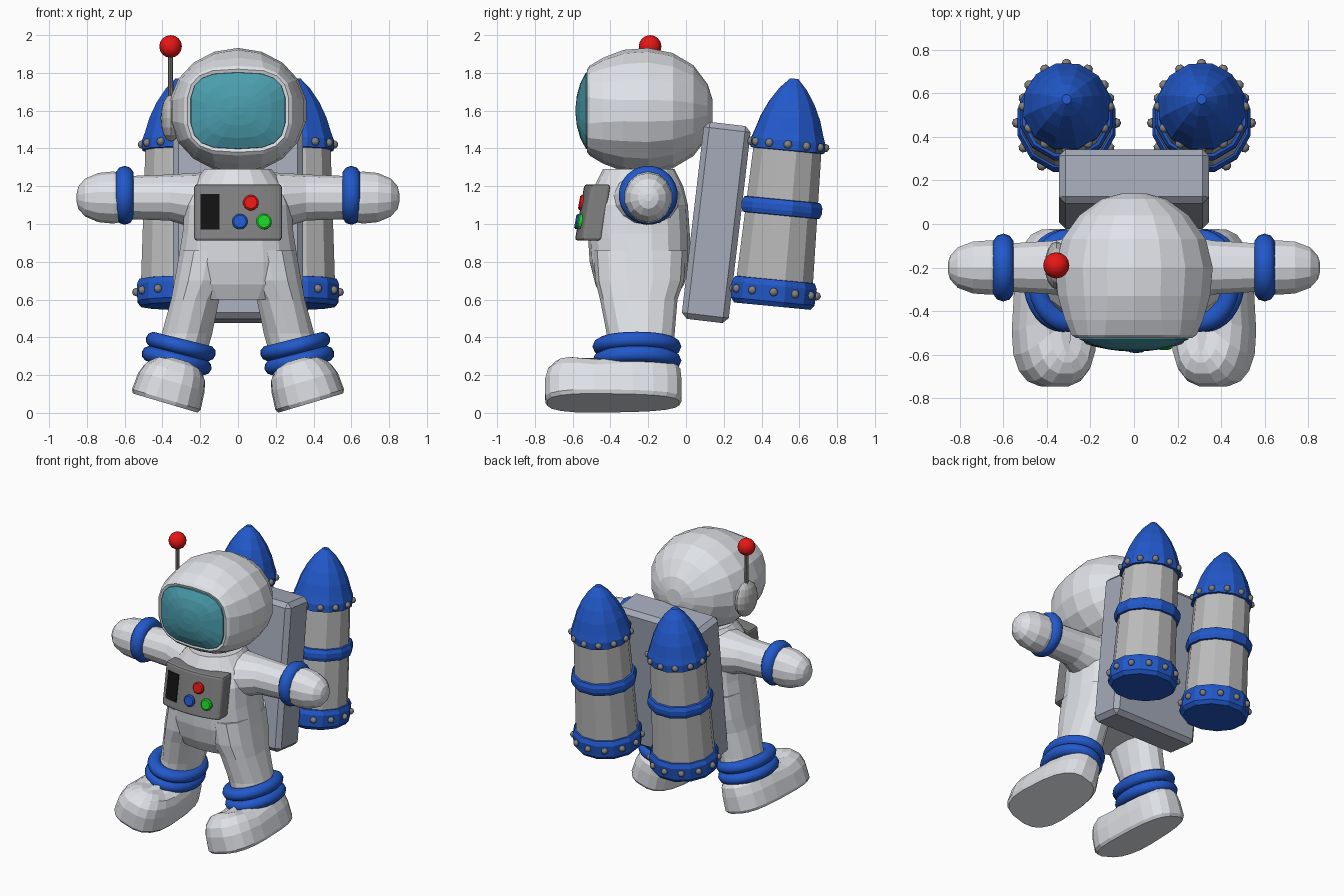
import bpy, bmesh
from math import sin, cos, tau, radians
from mathutils import Matrix, Vector

if "Cube" in bpy.data.objects:
    bpy.data.objects.remove(bpy.data.objects["Cube"])

T, R = Matrix.Translation, Matrix.Rotation


def rot(deg, axis):
    return R(radians(deg), 4, axis)


def material(name, rgb):
    m = bpy.data.materials.new(name)
    m.diffuse_color = (*rgb, 1)
    m.use_nodes = True
    m.node_tree.nodes["Principled BSDF"].inputs["Base Color"].default_value = m.diffuse_color
    return m


WHITE = material("suit_white", (0.74, 0.76, 0.80))
BLUE = material("trim_blue", (0.016, 0.10, 0.60))
TEAL = material("visor_teal", (0.07, 0.34, 0.42))
RED = material("signal_red", (0.8, 0.008, 0.008))
GREEN = material("button_green", (0.01, 0.65, 0.02))
BLACK = material("slot_black", (0.006, 0.006, 0.006))
PACK = material("pack_grey", (0.38, 0.41, 0.49))
DARK = material("metal_dark", (0.22, 0.22, 0.22))
METAL = material("metal_light", (0.5, 0.5, 0.5))


def finish(name, bm, mat, mirror=False, smooth=False):
    bmesh.ops.recalc_face_normals(bm, faces=bm.faces)
    for f in bm.faces:
        f.smooth = smooth
    me = bpy.data.meshes.new(name)
    bm.to_mesh(me)
    bm.free()
    me.materials.append(mat)
    ob = bpy.data.objects.new(name, me)
    bpy.context.collection.objects.link(ob)
    if mirror:
        mod = ob.modifiers.new("mirror", 'MIRROR')
        mod.use_mirror_merge = False
    return ob


def loft(name, sections, mat, M=Matrix(), n=12, mirror=False, warp=None):
    """Skin superellipse sections (h, cx, cy, rx, ry[, power]) along local z."""
    bm = bmesh.new()
    rings = []
    for h, cx, cy, rx, ry, *p in sections:
        e = 2 / (p[0] if p else 2)
        ring = []
        for i in range(n):
            c, s = cos(tau * (i + .5) / n), sin(tau * (i + .5) / n)
            co = Vector((cx + rx * abs(c) ** e * (1 if c > 0 else -1),
                         cy + ry * abs(s) ** e * (1 if s > 0 else -1), h))
            ring.append(bm.verts.new(M @ (warp(co) if warp else co)))
        rings.append(ring)
    for a, b in zip(rings, rings[1:]):
        for i in range(n):
            j = (i + 1) % n
            bm.faces.new((a[i], a[j], b[j], b[i]))
    bm.faces.new(rings[0][::-1])
    bm.faces.new(rings[-1])
    return finish(name, bm, mat, mirror)


def lathe(name, profile, mat, M, mirror=True, n=12):
    return loft(name, [(h, 0, 0, r, r) for r, h in profile], mat, M, n, mirror)


def balls(name, mats, r, mat, mirror=False, seg=16, smooth=True):
    bm = bmesh.new()
    for M in mats:
        bmesh.ops.create_uvsphere(bm, u_segments=seg, v_segments=seg // 2, radius=r, matrix=M)
    return finish(name, bm, mat, mirror, smooth)


def torus(name, M, major, minor, mat, nu=32, nv=10):
    bm = bmesh.new()
    g = [[bm.verts.new(M @ Vector(((major + minor * cos(tau * j / nv)) * cos(tau * i / nu),
                                   (major + minor * cos(tau * j / nv)) * sin(tau * i / nu),
                                   minor * sin(tau * j / nv)))) for j in range(nv)] for i in range(nu)]
    for i in range(nu):
        for j in range(nv):
            k, l = (i + 1) % nu, (j + 1) % nv
            bm.faces.new((g[i][j], g[k][j], g[k][l], g[i][l]))
    return finish(name, bm, mat, True, True)


ALONG_FRONT = rot(90, 'X')                       # local z -> -y, local y -> z
ALONG_SIDE = Matrix(((0, 0, 1, 0), (1, 0, 0, 0), (0, 1, 0, 0), (0, 0, 0, 1)))

# Suit: torso, arms, and legs that run up inside the torso
loft("torso", [(.60, 0, -.25, .26, .19, 2.4), (.68, 0, -.245, .31, .235, 2.5),
               (.80, 0, -.245, .322, .265, 2.5),
               (.95, 0, -.25, .297, .27, 2.5), (1.10, 0, -.25, .285, .26, 2.5),
               (1.20, 0, -.25, .255, .235), (1.29, 0, -.25, .18, .19)], WHITE, n=18)
loft("arm", [(.12, -.22, 1.12, .20, .155), (.24, -.215, 1.125, .17, .145), (.36, -.2, 1.14, .127, .122),
             (.55, -.2, 1.14, .115, .115), (.66, -.2, 1.14, .128, .138), (.74, -.2, 1.14, .122, .13),
             (.81, -.2, 1.14, .095, .10), (.845, -.2, 1.14, .055, .06), (.855, -.2, 1.14, .02, .02)],
     WHITE, ALONG_SIDE, 14, True)
loft("leg", [(.20, .335, -.24, .14, .17), (.42, .27, -.24, .137, .18), (.60, .227, -.25, .13, .205, 2.3),
             (.70, .187, -.245, .152, .235, 2.4), (.86, .155, -.245, .155, .245, 2.4)],
     WHITE, n=14, mirror=True)

# Tilted boots with flat soles, wider at the toe
boot = T((.385, -.385, .052)) @ rot(-16.5, 'Y')


def boot_shape(v):
    dip = .035 * max(0, 1 - abs(v.y + .1) / .12) * (v.z / .25) ** 2
    return Vector((v.x * (1 - .3 * max(0, v.y + .2)), v.y, v.z - dip))


loft("boot", [(0, 0, 0, .186, .352, 2.9), (.02, 0, 0, .197, .363, 3), (.12, 0, 0, .19, .364, 2.9),
              (.18, -.004, .005, .175, .353, 2.8), (.225, -.008, .01, .14, .315, 2.7),
              (.243, -.01, .012, .09, .265, 2.4), (.248, -.01, .012, .03, .22)],
     WHITE, boot, 20, True, boot_shape)

# Rings around wrists and ankles
torus("wrist_ring", T((.6, -.2, 1.152)) @ ALONG_SIDE, .107, .049, BLUE)
for name, x, z in (("upper_ankle_ring", .303, .352), ("lower_ankle_ring", .325, .277)):
    torus(name, T((x, -.26, z)) @ rot(-14, 'Y') @ Matrix.Diagonal((1, 1.24, 1, 1)), .148, .042, BLUE)

# Helmet with rim, and visor
Z = 1.6
loft("helmet", [(-.14, 0, Z, .06, .06), (-.115, 0, Z, .15, .14), (-.04, 0, Z, .255, .24),
                (.07, 0, Z, .335, .305), (.2, 0, Z, .367, .332), (.33, 0, Z, .355, .322),
                (.44, 0, Z, .322, .28, 2.3), (.51, 0, Z, .29, .238, 2.8),
                (.523, 0, Z, .27, .22, 3.1), (.515, 0, Z, .245, .195, 3.2)], WHITE, ALONG_FRONT, 18)
loft("visor", [(.48, 0, Z, .255, .205, 3.2), (.53, 0, Z, .252, .202, 3.2), (.56, 0, Z, .18, .145, 2.8),
               (.578, 0, Z, .10, .08, 2.4), (.584, 0, Z, .03, .025)], TEAL, ALONG_FRONT, 18)

# Earpiece and antenna
balls("earpiece", [T((-.355, -.19, 1.56)) @ Matrix.Diagonal((.055, .11, .125, 1))], 1, METAL, smooth=False)
lathe("antenna_rod", [(.016, 1.58), (.014, 1.92)], DARK, T((-.357, -.19, 0)), False, 10)
balls("antenna_ball", [T((-.357, -.19, 1.94))], .06, RED)


# Curved chest panel with slot and buttons
def panel_y(x, z):
    return -.588 + .17 * (z - .915) + .7 * x * x


def curved_box(name, x0, x1, z0, z1, front, back, mat, bevel=0.0):
    bm = bmesh.new()
    rows = []
    for i in range(9):
        x = x0 + (x1 - x0) * i / 8
        rows.append([bm.verts.new((x, panel_y(x, z) + d, z))
                     for z, d in ((z0, front), (z1, front), (z1, back), (z0, back))])
    for a, b in zip(rows, rows[1:]):
        for i in range(4):
            j = (i + 1) % 4
            bm.faces.new((a[i], a[j], b[j], b[i]))
    bm.faces.new(rows[0])
    bm.faces.new(rows[-1][::-1])
    ob = finish(name, bm, mat)
    if bevel:
        mod = ob.modifiers.new("bevel", 'BEVEL')
        mod.width, mod.segments, mod.angle_limit = bevel, 2, radians(40)


curved_box("chest_panel", -.232, .232, .912, 1.21, 0, .105, DARK, .015)
curved_box("panel_slot", -.198, -.098, .97, 1.16, -.006, .02, BLACK)
for name, x, z, mat in (("red_button", .068, 1.112, RED), ("blue_button", .01, 1.012, BLUE),
                        ("green_button", .137, 1.012, GREEN)):
    lathe(name, [(.041, -.02), (.041, .008), (.033, .015)], mat,
          T((x, panel_y(x, z), z)) @ rot(80, 'X'), False, 16)

# Backpack
bm = bmesh.new()
bmesh.ops.create_cube(bm, matrix=T((0, .16, 1.008)) @ rot(-6.7, 'X') @ Matrix.Diagonal((.69, .25, 1.05, 1)))
bmesh.ops.bevel(bm, geom=bm.edges[:], offset=.03, segments=1, affect='EDGES')
finish("backpack", bm, PACK)

# Rocket tanks: body, bands, nose cone, rivets
rocket = T((.31, .457, .565)) @ rot(-5.5, 'X')
lathe("tank_body", [(.213, .05), (.186, .86)], METAL, rocket)
lathe("tank_base", [(.21, 0), (.23, .025), (.234, .11), (.22, .14), (.19, .145)], BLUE, rocket)
lathe("tank_band", [(.185, .48), (.213, .485), (.222, .51), (.222, .54), (.21, .565), (.18, .57)], BLUE, rocket)
lathe("nose_cone", [(.175, .825), (.203, .83), (.203, .88), (.188, .92), (.163, 1.0),
                    (.125, 1.08), (.075, 1.155), (.022, 1.21)], BLUE, rocket @ rot(1.5, 'Z'))
rivets = [rocket @ R(tau * i / 12, 4, 'Z') @ T((r, 0, h))
          for r, h in ((.228, .075), (.198, .86)) for i in range(12)]
balls("rivets", rivets, .023, DARK, True, 8)
